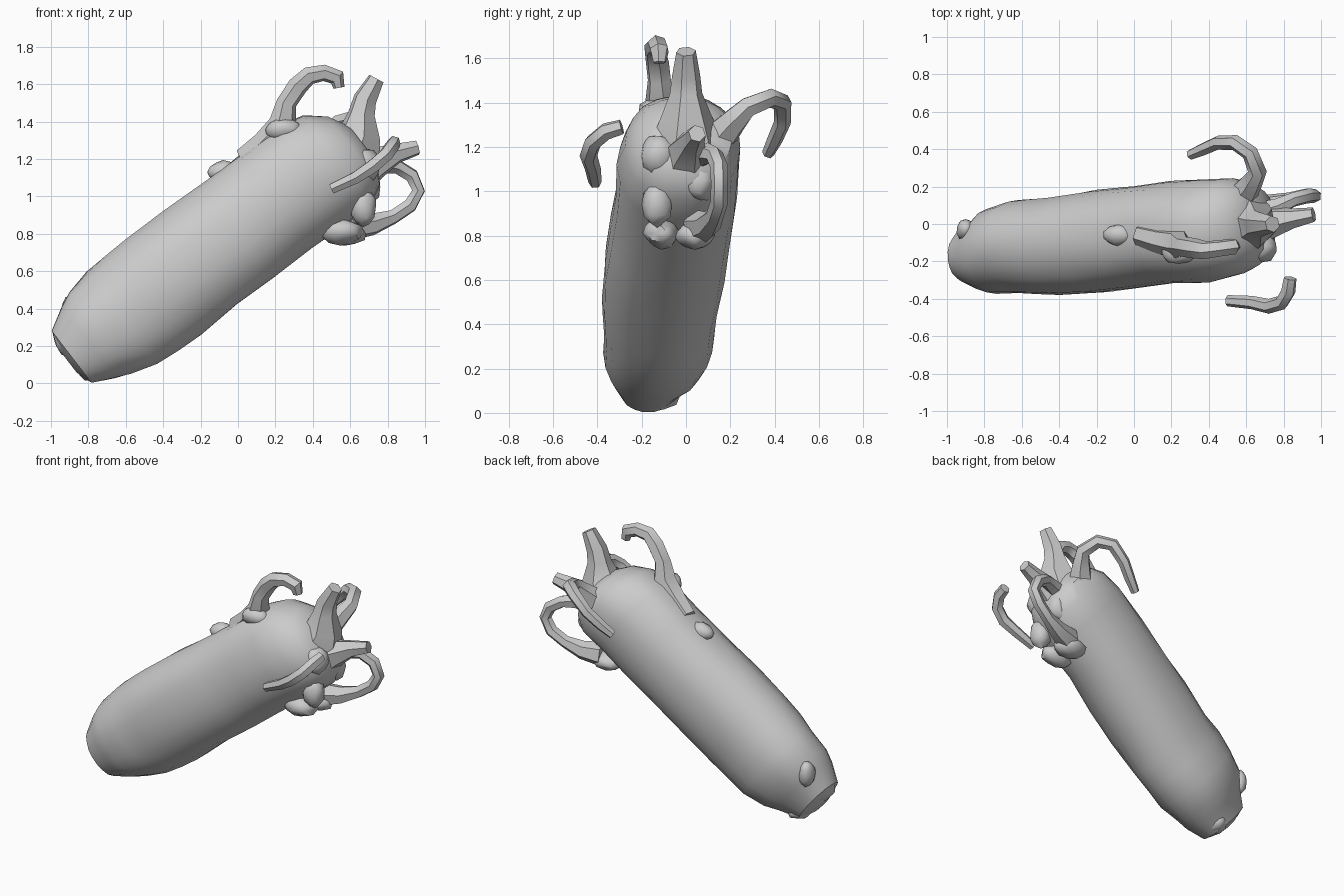
import bpy, bmesh, math, random
from mathutils import Vector

random.seed(4)
AX = Vector((0.793, 0, 0.608))    # long axis of the body
UP = Vector((-0.608, 0, 0.793))   # across the body, upwards
SIDE = Vector((0, 1, 0))


def loft(name, rings, angle):
    """Skin a list of point rings and close both ends."""
    bm = bmesh.new()
    loops = [[bm.verts.new(p) for p in r] for r in rings]
    n = len(loops[0])
    for a, b in zip(loops, loops[1:]):
        for i in range(n):
            j = (i + 1) % n
            bm.faces.new((a[i], a[j], b[j], b[i]))
    bm.faces.new(loops[0][::-1])
    bm.faces.new(loops[-1])
    bmesh.ops.recalc_face_normals(bm, faces=bm.faces)
    finish(name, bm, angle)


def finish(name, bm, angle):
    me = bpy.data.meshes.new(name)
    bm.to_mesh(me)
    bm.free()
    ob = bpy.data.objects.new(name, me)
    bpy.context.collection.objects.link(ob)
    bpy.ops.object.select_all(action='DESELECT')
    ob.select_set(True)
    bpy.context.view_layer.objects.active = ob
    bpy.ops.object.shade_smooth_by_angle(angle=math.radians(angle))


def tentacle(name, nodes, sides=6):
    """Tapering tube through (x, y, z, radius) nodes."""
    pts = [Vector(n[:3]) for n in nodes]
    rings, ref, prev = [], None, None
    for i, p in enumerate(pts):
        t = (pts[min(i + 1, len(pts) - 1)] - pts[max(i - 1, 0)]).normalized()
        if ref is None:
            ref = t.orthogonal().normalized()
        else:
            ref = prev.rotation_difference(t) @ ref
        prev, bi, r = t, t.cross(ref), nodes[i][3]
        rings.append([p + r * (math.cos(a) * ref + math.sin(a) * bi)
                      for a in (2 * math.pi * k / sides for k in range(sides))])
    loft(name, rings, 50)


def lump(name, centre, size):
    """Small uneven blob on the skin."""
    bm = bmesh.new()
    bmesh.ops.create_icosphere(bm, subdivisions=2, radius=1)
    for v in bm.verts:
        k = random.uniform(0.88, 1.08)
        v.co = Vector(centre) + Vector([c * s * k for c, s in zip(v.co, size)])
    finish(name, bm, 50)


# Body: along axis, low edge, high edge, y centre, half width
profile = [
    (-0.65, .57, .72, -.17, .07), (-0.62, .48, .83, -.17, .14),
    (-0.50, .42, .90, -.16, .19), (-0.42, .39, .94, -.14, .23),
    (-0.28, .34, .965, -.12, .25), (-0.14, .333, .973, -.118, .258),
    (0.0, .328, .975, -.115, .262), (0.25, .333, .973, -.095, .275),
    (0.50, .33, .965, -.07, .275), (0.75, .336, .967, -.045, .272),
    (1.0, .325, .97, -.035, .275), (1.15, .33, .925, -.015, .26),
    (1.25, .38, .84, -.01, .22), (1.31, .48, .73, -.02, .12)]
body = []
for s, lo, hi, yc, hw in profile:
    ring = []
    for k in range(22):
        a = 2 * math.pi * k / 22
        c, d = math.cos(a), math.sin(a)
        c = math.copysign(abs(c) ** 0.92, c)
        d = math.copysign(abs(d) ** 0.92, d)
        w = 1 + random.uniform(-.018, .018)
        ring.append(AX * s + UP * ((lo + hi) / 2 + (hi - lo) / 2 * d * w)
                    + SIDE * (yc + hw * c * w))
    body.append(ring)
loft("body", body, 40)

# Tentacles around the head
tentacle("top_tentacle", [
    (.03, -.06, 1.20, .06), (.14, -.09, 1.28, .07), (.24, -.11, 1.38, .08),
    (.26, -.12, 1.50, .055), (.32, -.13, 1.59, .055), (.38, -.14, 1.645, .05),
    (.46, -.13, 1.66, .045), (.53, -.12, 1.635, .045), (.54, -.12, 1.58, .03)])
tentacle("upright_tentacle", [
    (.60, 0, 1.22, .17), (.65, 0, 1.33, .12), (.66, 0, 1.44, .075),
    (.68, 0, 1.52, .065), (.74, 0, 1.63, .045)])
tentacle("front_spike", [
    (.62, .0, 1.12, .14), (.74, .01, 1.18, .09), (.85, .03, 1.23, .055),
    (.96, .05, 1.26, .04)])
tentacle("lower_hook", [
    (.60, .06, .84, .08), (.72, .10, .85, .06), (.83, .13, .89, .04),
    (.92, .15, .95, .04), (.965, .15, 1.03, .038), (.93, .15, 1.11, .04),
    (.85, .13, 1.16, .04), (.77, .09, 1.17, .05), (.66, .06, 1.15, .06)])
tentacle("left_tentacle", [
    (.56, .13, 1.22, .09), (.62, .21, 1.31, .065), (.66, .28, 1.38, .05),
    (.62, .38, 1.42, .045), (.54, .435, 1.40, .042), (.45, .435, 1.31, .038),
    (.37, .40, 1.23, .035), (.30, .37, 1.17, .028)])
tentacle("right_tentacle", [
    (.835, -.29, 1.29, .035), (.825, -.36, 1.27, .04), (.79, -.42, 1.22, .04),
    (.72, -.44, 1.16, .04), (.63, -.42, 1.10, .036), (.50, -.41, 1.04, .03)])

# Mouth ridges and skin bumps
for i, (c, size) in enumerate([
        ((.55, -.11, .81), (.12, .08, .07)), ((.57, .04, .80), (.12, .09, .06)),
        ((.67, -.13, .94), (.07, .07, .10)), ((.67, -.12, 1.16), (.10, .09, .10)),
        ((.70, .06, 1.05), (.06, .07, .10)), ((.24, -.15, 1.36), (.10, .07, .06)),
        ((-.08, -.06, 1.13), (.09, .06, .06)), ((-.90, -.17, .26), (.09, .13, .13)),
        ((-.78, -.13, .07), (.07, .10, .06)), ((-.90, -.03, .38), (.05, .06, .09))]):
    lump(f"skin_lump_{i}", c, size)
